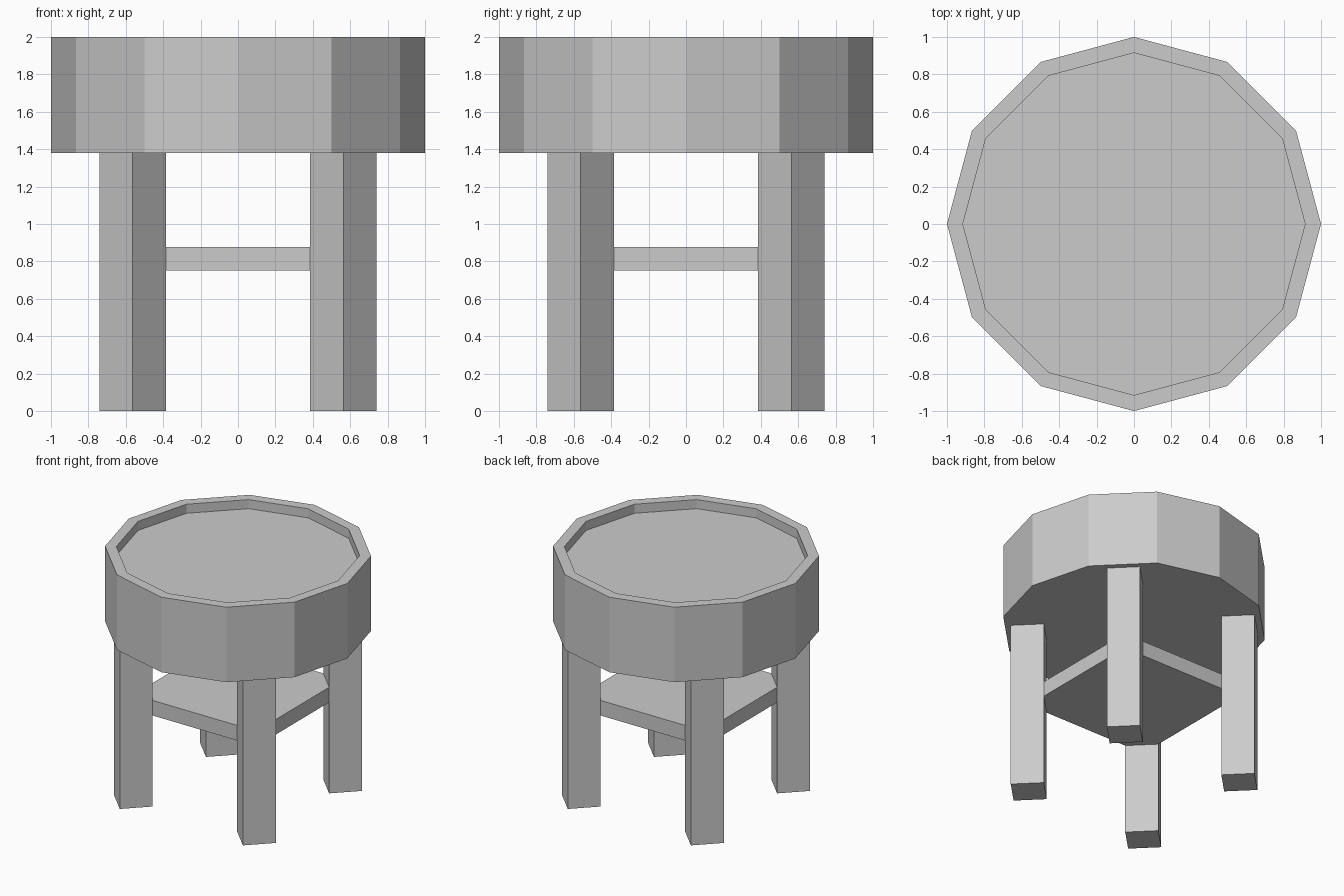
import bpy, bmesh
from math import cos, sin, pi

if "Cube" in bpy.data.objects:
    bpy.data.objects.remove(bpy.data.objects["Cube"])

BASE_Z, TOP_Z = 1.38, 2.0
LEG_C, LEG_R = 0.563, 0.177      # leg centre offset, half diagonal


def ring(radius, sides, cx=0, cy=0):
    return [(cx + radius * cos(2 * pi * i / sides),
             cy + radius * sin(2 * pi * i / sides)) for i in range(sides)]


def prism(name, outline, z0, z1, inset=1.0, recess=0.0):
    """Extrude an outline; optionally sink a scaled copy into the top."""
    bm = bmesh.new()
    loop = lambda s, z: [bm.verts.new((x * s, y * s, z)) for x, y in outline]
    loops = [loop(1, z0), loop(1, z1)]
    if recess:
        loops += [loop(inset, z1), loop(inset, z1 - recess)]
    n = len(outline)
    bm.faces.new(loops[0][::-1])
    bm.faces.new(loops[-1])
    for a, b in zip(loops, loops[1:]):
        for i in range(n):
            j = (i + 1) % n
            bm.faces.new((a[i], a[j], b[j], b[i]))
    bmesh.ops.recalc_face_normals(bm, faces=bm.faces)
    mesh = bpy.data.meshes.new(name)
    bm.to_mesh(mesh)
    bm.free()
    obj = bpy.data.objects.new(name, mesh)
    bpy.context.collection.objects.link(obj)
    return obj


# Twelve-sided drum with a raised rim around the seat
prism("seat_drum", ring(1.0, 12), BASE_Z, TOP_Z, inset=0.915, recess=0.075)

# Four square legs turned 45 degrees
for yname, sy in (("front", -1), ("back", 1)):
    for xname, sx in (("left", -1), ("right", 1)):
        prism(f"{yname}_{xname}_leg",
              ring(LEG_R, 4, sx * LEG_C, sy * LEG_C), 0, BASE_Z)

# Shelf whose cut corners butt against the inner leg faces
a, b = LEG_C, LEG_C - LEG_R
shelf = [(a, -b), (a, b), (b, a), (-b, a), (-a, b), (-a, -b), (-b, -a), (b, -a)]
prism("lower_shelf", shelf, 0.752, 0.877)
